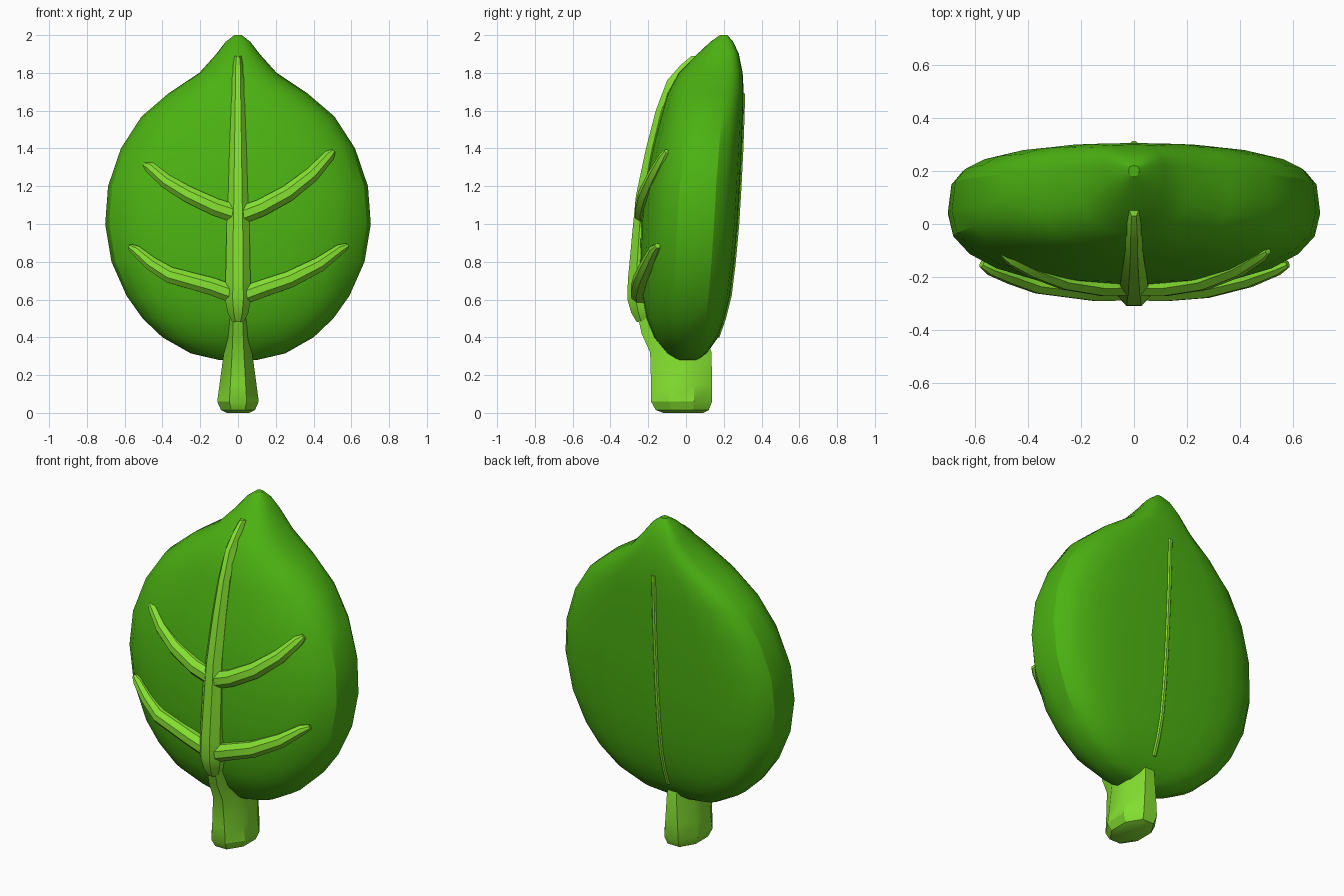
import bpy, bmesh, math
from mathutils import Vector


def material(name, rgb):
    m = bpy.data.materials.new(name)
    m.diffuse_color = (*rgb, 1)
    return m


leaf_green = material("leaf green", (0.072, 0.445, 0.006))
vein_green = material("light vein green", (0.23, 0.74, 0.03))


def loft(name, rings, mat, angle):
    """Skin a list of equal-length point rings and cap both ends."""
    bm = bmesh.new()
    loops = [[bm.verts.new(p) for p in r] for r in rings]
    n = len(loops[0])
    for a, b in zip(loops, loops[1:]):
        for i in range(n):
            j = (i + 1) % n
            bm.faces.new((a[i], a[j], b[j], b[i]))
    bm.faces.new(loops[0])
    bm.faces.new(loops[-1])
    bmesh.ops.recalc_face_normals(bm, faces=bm.faces)
    me = bpy.data.meshes.new(name)
    bm.to_mesh(me)
    bm.free()
    me.materials.append(mat)
    ob = bpy.data.objects.new(name, me)
    bpy.context.collection.objects.link(ob)
    bpy.ops.object.select_all(action='DESELECT')
    ob.select_set(True)
    bpy.context.view_layer.objects.active = ob
    bpy.ops.object.shade_smooth_by_angle(angle=math.radians(angle))
    return ob


def blade_ring(z, w, front, back, rim, n=24):
    """Leaf cross-section: rounded front, flatter back, widest at y = rim."""
    pts = []
    for i in range(n):
        a = 2 * math.pi * i / n
        c, s = math.cos(a), math.sin(a)
        e = 2 / (3.5 if s > 0 else 2.3)
        depth = (back - rim) if s > 0 else (front - rim)
        pts.append(Vector((math.copysign(abs(c) ** e, c) * w,
                           rim + depth * abs(s) ** e, z)))
    return pts


def oval(center, u, v, n=8):
    """Octagonal ring with half-axes u and v."""
    c, u, v = Vector(center), Vector(u), Vector(v)
    return [c + u * math.cos(2 * math.pi * (i + .5) / n)
            + v * math.sin(2 * math.pi * (i + .5) / n) for i in range(n)]


# Leaf blade: z, half width, front y, back y, rim y
blade = [
    (0.28, 0.10, -0.05, 0.06, 0.00), (0.315, 0.25, -0.10, 0.11, 0.01),
    (0.40, 0.40, -0.17, 0.17, 0.01), (0.50, 0.505, -0.21, 0.205, 0.02),
    (0.62, 0.59, -0.235, 0.235, 0.02), (0.80, 0.67, -0.245, 0.257, 0.03),
    (1.00, 0.703, -0.24, 0.275, 0.04), (1.20, 0.688, -0.22, 0.287, 0.05),
    (1.40, 0.62, -0.18, 0.297, 0.07), (1.57, 0.51, -0.135, 0.303, 0.09),
    (1.69, 0.37, -0.10, 0.306, 0.11), (1.80, 0.205, -0.04, 0.30, 0.14),
    (1.90, 0.115, 0.06, 0.28, 0.18), (1.965, 0.065, 0.13, 0.25, 0.19),
    (2.00, 0.02, 0.18, 0.22, 0.20)]
loft("leaf_blade", [blade_ring(*r) for r in blade], leaf_green, 25)


def upright(name, rows, n=8):
    """Loft of horizontal ovals: z, half width, front y, back y."""
    k = 1 / math.cos(math.pi / n)
    loft(name, [oval((0, (f + b) / 2, z), (w * k, 0, 0),
                     (0, (b - f) / 2 * k, 0), n)
                for z, w, f, b in rows], vein_green, 30)


# Stem flaring toward the foot
upright("stem", [(0.0, 0.06, -0.12, 0.09), (0.015, 0.09, -0.16, 0.12),
                 (0.06, 0.11, -0.185, 0.138), (0.15, 0.098, -0.185, 0.138),
                 (0.32, 0.075, -0.19, 0.135), (0.42, 0.066, -0.235, 0.10),
                 (0.58, 0.06, -0.27, 0.05)])

# Front midrib
upright("front_midrib", [(0.48, 0.03, -0.26, -0.18), (0.53, 0.055, -0.29, -0.16),
                         (0.60, 0.068, -0.31, -0.16), (0.70, 0.066, -0.308, -0.16),
                         (1.00, 0.06, -0.28, -0.16), (1.15, 0.052, -0.265, -0.14),
                         (1.40, 0.045, -0.212, -0.10), (1.60, 0.037, -0.16, -0.06),
                         (1.76, 0.032, -0.10, 0.02), (1.84, 0.029, -0.03, 0.10),
                         (1.89, 0.02, 0.03, 0.12)])

# Thin rib along the back, following the blade
upright("back_midrib", [(z, 0.017, b - 0.03, b + 0.007)
                        for z, w, f, b, rim in blade if 0.35 < z < 1.75])

# Side veins: path of x, y, z and radius
veins = {
    "lower_right_vein": [(0.0, -0.24, 0.61, .052), (0.12, -0.245, 0.655, .05),
                         (0.27, -0.235, 0.705, .048), (0.43, -0.20, 0.785, .042),
                         (0.54, -0.165, 0.865, .03), (0.58, -0.15, 0.885, .015)],
    "lower_left_vein": [(0.0, -0.24, 0.62, .052), (-0.14, -0.245, 0.67, .05),
                        (-0.36, -0.22, 0.73, .046), (-0.46, -0.19, 0.79, .04),
                        (-0.54, -0.165, 0.86, .03), (-0.575, -0.15, 0.88, .015)],
    "upper_right_vein": [(0.0, -0.22, 1.04, .052), (0.12, -0.225, 1.085, .05),
                         (0.26, -0.205, 1.16, .048), (0.39, -0.16, 1.26, .042),
                         (0.48, -0.11, 1.36, .032), (0.505, -0.10, 1.385, .015)],
    "upper_left_vein": [(0.0, -0.22, 1.05, .052), (-0.12, -0.225, 1.09, .05),
                        (-0.26, -0.205, 1.155, .046), (-0.38, -0.165, 1.225, .04),
                        (-0.465, -0.125, 1.30, .032), (-0.495, -0.11, 1.315, .015)],
}
for name, path in veins.items():
    rings = []
    for i, (x, y, z, r) in enumerate(path):
        a, b = path[max(i - 1, 0)], path[min(i + 1, len(path) - 1)]
        t = (Vector(b[:3]) - Vector(a[:3])).normalized()
        side = t.cross(Vector((0, 1, 0))).normalized()
        rings.append(oval((x, y, z), side * r, t.cross(side) * r, 8))
    loft(name, rings, vein_green, 30)
